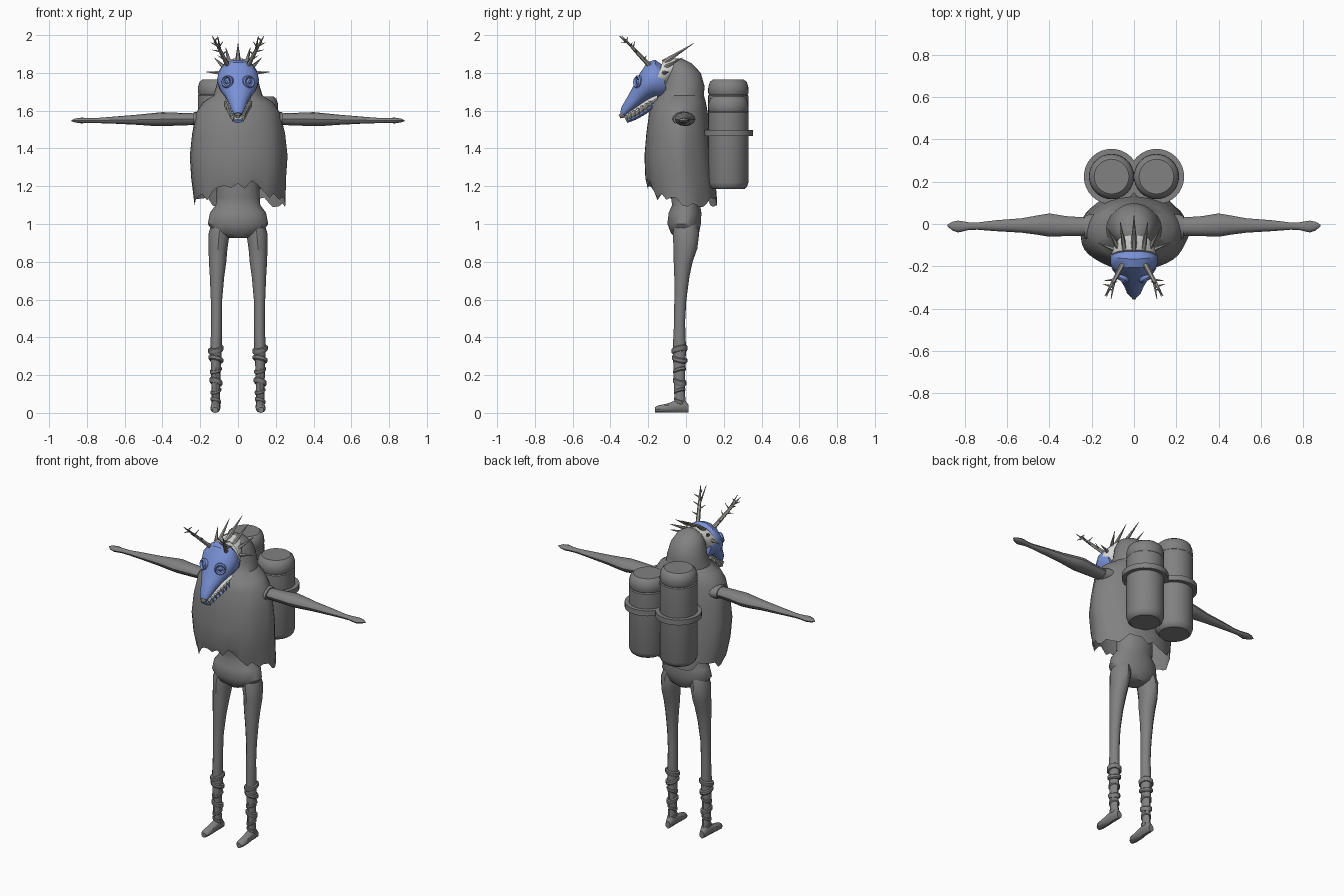
import bpy, bmesh, math, random
from mathutils import Vector as V

random.seed(4)


def material(name, rgb):
    m = bpy.data.materials.new(name)
    m.diffuse_color = (*rgb, 1)
    return m


GREY = material("cloth grey", (0.22, 0.22, 0.22))
BLUE = material("mask blue", (0.19, 0.28, 0.66))
BONE = material("pale bone", (0.70, 0.70, 0.68))
HORN = material("horn grey", (0.34, 0.33, 0.31))
DARK = material("socket dark", (0.03, 0.035, 0.06))


def ring(c, u, v, n):
    """Ellipse of n points around c spanned by half axes u and v."""
    return [V(c) + V(u) * math.cos(2 * math.pi * i / n) + V(v) * math.sin(2 * math.pi * i / n)
            for i in range(n)]


def loft_into(bm, rings, caps=(True, True)):
    rows = [[bm.verts.new(p) for p in r] for r in rings]
    n = len(rows[0])
    for a, b in zip(rows, rows[1:]):
        for i in range(n):
            j = (i + 1) % n
            bm.faces.new((a[i], a[j], b[j], b[i]))
    if caps[0]:
        bm.faces.new(rows[0][::-1])
    if caps[1]:
        bm.faces.new(rows[-1])


def finish(name, bm, mat):
    bmesh.ops.recalc_face_normals(bm, faces=bm.faces)
    me = bpy.data.meshes.new(name)
    bm.to_mesh(me)
    bm.free()
    me.materials.append(mat)
    ob = bpy.data.objects.new(name, me)
    bpy.context.collection.objects.link(ob)
    return ob


def loft(name, rings, mat, caps=(True, True)):
    bm = bmesh.new()
    loft_into(bm, rings, caps)
    return finish(name, bm, mat)


def stack(name, rows, mat, n=16, caps=(True, True)):
    """Horizontal ellipses: rows of (z, x, y, rx, ry)."""
    return loft(name, [ring((x, y, z), (rx, 0, 0), (0, ry, 0), n) for z, x, y, rx, ry in rows], mat, caps)


def spikes(name, items, mat, n=6):
    """Tapered spikes: items of (start, end, start radius, end radius)."""
    bm = bmesh.new()
    for a, b, ra, rb in items:
        a, b = V(a), V(b)
        q = (b - a).to_track_quat('Z', 'Y')
        u, v = q @ V((1, 0, 0)), q @ V((0, 1, 0))
        loft_into(bm, [ring(a, u * ra, v * ra, n), ring(b, u * rb, v * rb, n)])
    return finish(name, bm, mat)


def profile(name, rows, mat, n=14):
    """Loft between upper and lower (y, z) outlines with a half width."""
    out = []
    for (y1, z1), (y2, z2), w in rows:
        out.append(ring((0, (y1 + y2) / 2, (z1 + z2) / 2), (w, 0, 0),
                        (0, (y1 - y2) / 2, (z1 - z2) / 2), n))
    return loft(name, out, mat)


# Cloak and hood, with a ragged hem that rises at the front
N = 40
cloak_rows = [(1.12, -.02, .232, .185), (1.24, -.03, .25, .185), (1.36, -.04, .258, .18),
              (1.48, -.04, .245, .17), (1.59, -.04, .222, .155), (1.645, -.035, .185, .14),
              (1.68, -.025, .13, .12), (1.73, -.012, .115, .11), (1.80, -.02, .098, .098),
              (1.85, -.035, .07, .066), (1.875, -.045, .025, .025)]
cloak_rings = []
for k, (z, y, rx, ry) in enumerate(cloak_rows):
    r = ring((0, y, z), (rx, 0, 0), (0, ry, 0), N)
    for i, p in enumerate(r):
        a = 2 * math.pi * i / N
        fold = 1 + (0.02 * math.sin(7 * a + 1) if k < 4 else 0)
        p.x *= fold
        if k == 0:
            front = max(0, -math.sin(a)) ** 3
            p.z = 1.115 + .10 * front + random.uniform(-.03, .03)
            if p.x > 0.2:
                p.x += .015
    cloak_rings.append(r)
loft("hooded_cloak", cloak_rings, GREY, (False, True))

# Hips and waist
stack("hips", [(.925, 0, .0, .05, .05), (.95, 0, -.005, .125, .075), (1.0, 0, -.01, .16, .09),
               (1.06, 0, -.005, .148, .088), (1.10, 0, .0, .118, .075), (1.14, 0, .005, .115, .085),
               (1.25, 0, .0, .11, .085), (1.38, 0, 0, .11, .085)], GREY, 18)

for s, side in ((-1, "left"), (1, "right")):
    # Leg
    stack(side + "_leg", [(.04, s * .117, -.03, .022, .03), (.12, s * .117, -.035, .022, .028),
                          (.22, s * .118, -.035, .025, .031), (.34, s * .116, -.035, .03, .035),
                          (.48, s * .114, -.034, .028, .029), (.60, s * .114, -.03, .03, .032),
                          (.72, s * .111, -.022, .038, .04), (.80, s * .108, -.015, .046, .05),
                          (.87, s * .106, -.003, .05, .063), (.95, s * .10, 0, .056, .07),
                          (1.0, s * .09, 0, .05, .06)], GREY, 12)
    # Shin wraps
    for k, (z, r, h) in enumerate([(.335, .041, .03), (.285, .039, .026), (.225, .032, .02),
                                   (.165, .034, .03), (.115, .029, .018), (.065, .028, .02)]):
        tilt = .008 * (-1) ** k
        loft(f"{side}_wrap_{k}", [ring((s * .117, -.034, z + d), (q, 0, tilt), (0, q * 1.05, tilt), 12)
                                  for d, q in ((-h / 2, r * .88), (-h / 4, r), (h / 3, r), (h / 2, r * .85))], GREY)
    # Foot, lofted heel to toe
    loft(side + "_foot", [ring((s * x, y, h / 2), (w, 0, 0), (0, 0, h / 2), 10) for y, x, w, h in
                          ((.012, .117, .017, .045), (-.01, .117, .024, .075), (-.05, .118, .025, .07),
                           (-.10, .12, .027, .05), (-.15, .121, .025, .04), (-.165, .121, .015, .03))], GREY)
    # Arm with pointed hand: x, y, z, half depth, half height
    loft(side + "_arm", [ring((s * x, y, z), (0, w, 0), (0, 0, h), 12) for x, y, z, w, h in
                         ((.15, -.012, 1.555, .04, .03), (.23, -.012, 1.555, .043, .031),
                          (.32, -.01, 1.555, .047, .034), (.40, -.005, 1.555, .055, .037),
                          (.46, -.005, 1.553, .045, .033), (.53, -.007, 1.552, .034, .027),
                          (.65, -.008, 1.55, .026, .019), (.74, -.01, 1.548, .017, .014),
                          (.78, -.01, 1.548, .018, .013), (.83, -.012, 1.548, .028, .015),
                          (.86, -.01, 1.548, .02, .011), (.882, -.006, 1.547, .003, .003))], GREY)
    # Sleeve collar
    loft(side + "_sleeve", [ring((s * x, -.015, 1.555), (0, w, 0), (0, 0, h), 16) for x, w, h in
                            ((.17, .065, .045), (.215, .06, .04), (.235, .052, .036), (.235, .045, .032))], GREY)

    # Air tank and its strap ring; one tank is taller
    top = 1.765 if s < 0 else 1.675
    tx, ty = s * .106, .224
    stack(side + "_tank", [(z, tx, ty, r, r) for z, r in
                           ((1.185, .085), (1.195, .098), (1.22, .107), (top - .085, .107),
                            (top - .08, .102), (top - .07, .107), (top - .04, .106),
                            (top - .012, .097), (top, .082))], GREY, 32)
    stack(side + "_tank_ring", [(z, tx, ty, r, r) for z, r in
                                ((1.465, .10), (1.465, .131), (1.498, .131), (1.498, .10))], GREY, 32)

    # Eye socket with raised rim
    c = V((s * .055, -.252, 1.752))
    d = V((s * .5, -.85, .1)).normalized()
    q = d.to_track_quat('Z', 'Y')
    u, v = q @ V((1, 0, 0)), q @ V((0, 1, 0))
    loft(side + "_eye_rim", [ring(c + d * o, u * r, v * r, 14) for o, r in
                             ((-.02, .034), (.008, .034), (.016, .028), (.008, .022), (-.005, .02))],
         BLUE, (False, False))
    loft(side + "_eye_socket", [ring(c + d * o, u * .022, v * .022, 14) for o in (-.015, -.002)], DARK)
    loft(side + "_eyeball", [ring(c + d * o, u * r, v * r, 10) for o, r in
                             ((-.01, .015), (.004, .014), (.012, .006))], BLUE)

    # Antler: stem of two segments plus short twigs
    P = lambda x, y, z: (s * x, y, z)
    base, mid, tip = P(.05, -.185, 1.83), P(.093, -.265, 1.915), P(.137, -.34, 1.995)
    items = [(base, mid, .013, .010), (mid, tip, .010, .002),
             (mid, P(.108, -.352, 1.995), .007, .002)]
    for t, dx, dy, dz in ((.25, .035, .015, .02), (.4, -.03, -.02, .025), (.5, .045, -.005, .01),
                          (.62, -.025, .01, .035), (.7, .035, .01, .015), (.8, .01, -.035, .0),
                          (.85, -.02, .01, .02)):
        p = V(base).lerp(V(tip), t)
        items.append((p, p + V((s * dx, dy, dz)), .006, .001))
    spikes(side + "_antler", items, HORN)
    # Side and rear crown spikes
    spikes(side + "_crown_spikes", [(P(.09, -.12, 1.80), P(.17, -.09, 1.805), .012, .001),
                                    (P(.045, -.12, 1.85), P(.065, .01, 1.935), .014, .001),
                                    (P(.075, -.11, 1.83), P(.125, -.02, 1.88), .012, .001)], HORN)

# Centre crown spike
spikes("centre_crown_spike", [((0, -.12, 1.855), (0, .042, 1.957), .017, .001)], HORN)

# Pale band across the back of the skull
loft("crown_band", [ring((0, y, z), (w, 0, 0), (0, h * .3, h), 16) for y, z, w, h in
                    ((-.15, 1.775, .108, .095), (-.11, 1.79, .10, .088), (-.075, 1.81, .075, .07))], BONE)

# Skull mask: brow to snout
profile("skull_mask", [((-.125, 1.845), (-.10, 1.675), .095), ((-.165, 1.872), (-.13, 1.665), .11),
                       ((-.205, 1.858), (-.165, 1.668), .112), ((-.245, 1.80), (-.195, 1.66), .10),
                       ((-.275, 1.74), (-.225, 1.642), .074), ((-.31, 1.675), (-.262, 1.615), .05),
                       ((-.342, 1.62), (-.30, 1.588), .034), ((-.348, 1.59), (-.325, 1.572), .022)], BLUE)
# Gums between the jaws
profile("gums", [((-.15, 1.69), (-.15, 1.65), .07), ((-.20, 1.665), (-.19, 1.615), .058),
                 ((-.265, 1.62), (-.26, 1.57), .041), ((-.32, 1.585), (-.31, 1.55), .024)], BONE)
# Lower jaw
profile("lower_jaw", [((-.125, 1.70), (-.11, 1.66), .075), ((-.175, 1.64), (-.16, 1.62), .064),
                      ((-.225, 1.60), (-.215, 1.58), .052), ((-.275, 1.57), (-.265, 1.552), .037),
                      ((-.318, 1.552), (-.31, 1.535), .022)], BLUE)
# Teeth along both sides
teeth = []
for s in (-1, 1):
    for k in range(7):
        t = k / 6
        p = V((s * (.064 - .038 * t), -.19 - .13 * t, 1.65 - .075 * t))
        teeth.append((p, p + V((s * .004, .008, -.034)), .010, .002))
spikes("teeth", teeth, BONE, 5)
# Bony nose tip
spikes("nose_tip", [((0, -.33, 1.58), (0, -.352, 1.568), .018, .010)], HORN, 8)

# Smooth shading with sharp edges kept
for ob in bpy.context.collection.objects:
    ob.select_set(True)
    bpy.context.view_layer.objects.active = ob
bpy.ops.object.shade_smooth_by_angle(angle=math.radians(35))
